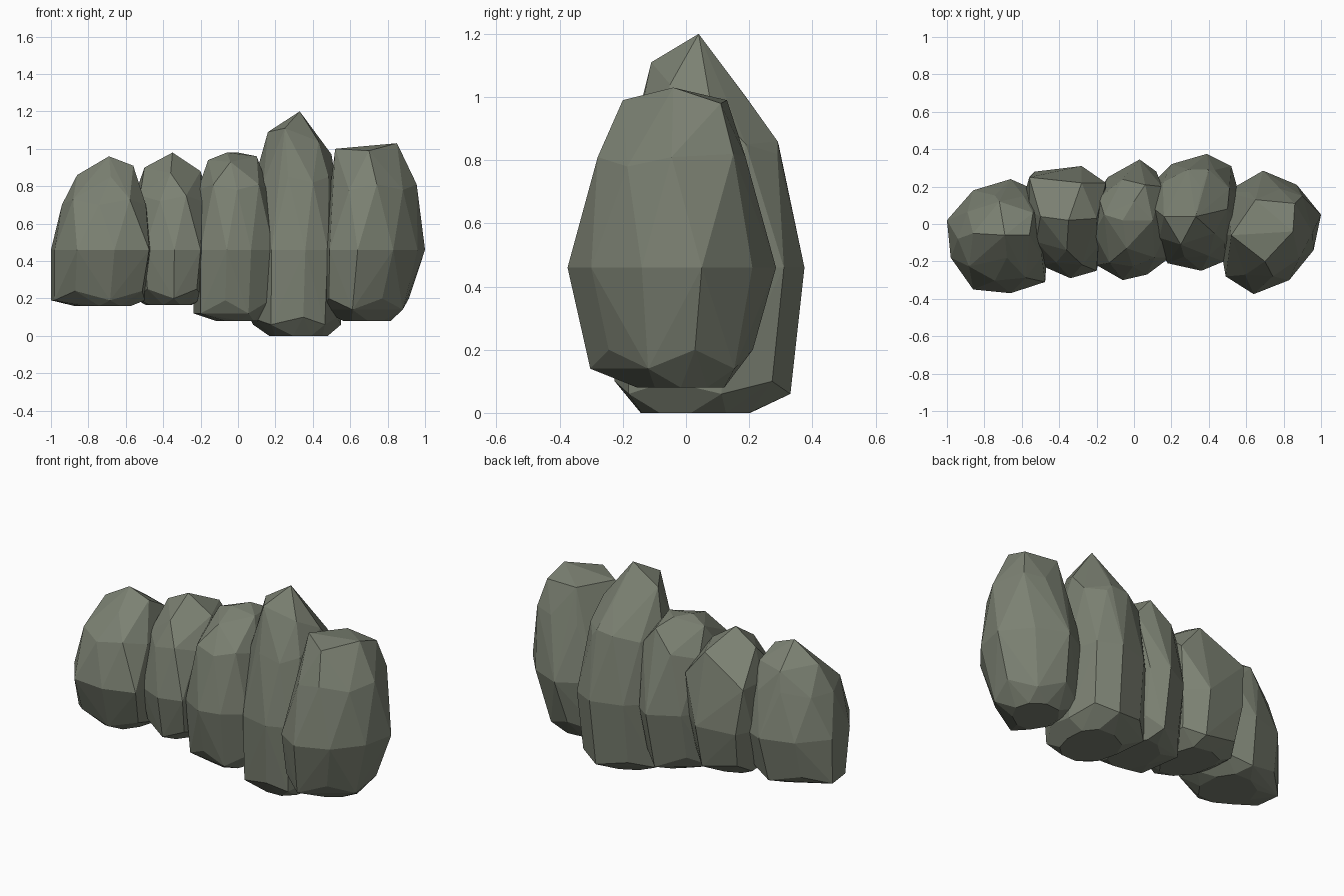
import bpy, bmesh
from mathutils import Vector

stone = bpy.data.materials.new("grey green stone")
stone.diffuse_color = (0.20, 0.22, 0.17, 1)


def boulder(name, outline, levels, peaks, waist=0.46):
    """Faceted boulder: waist outline, scaled rings (z, sx, sy, dx, dy, half-step, zigzag) and extra corner points."""
    pts = [Vector(p) for p in outline]
    n = len(pts)
    c = sum(pts, Vector((0, 0))) / n
    bm = bmesh.new()
    for p in pts:
        bm.verts.new((p.x, p.y, waist))
    for z, sx, sy, dx, dy, half, zig in levels:
        for i in range(n):
            p = (pts[i] + pts[(i + 1) % n]) / 2 if half else pts[i]
            bm.verts.new((c.x + dx + (p.x - c.x) * sx, c.y + dy + (p.y - c.y) * sy, z + zig * (i % 2)))
    for p in peaks:
        bm.verts.new(p)
    res = bmesh.ops.convex_hull(bm, input=bm.verts)
    junk = {g for g in res["geom_interior"] + res["geom_unused"] if isinstance(g, bmesh.types.BMVert)}
    bmesh.ops.delete(bm, geom=list(junk), context='VERTS')
    bmesh.ops.dissolve_limit(bm, angle_limit=0.03, verts=bm.verts, edges=bm.edges)
    bmesh.ops.recalc_face_normals(bm, faces=bm.faces)
    me = bpy.data.meshes.new(name)
    bm.to_mesh(me)
    bm.free()
    me.materials.append(stone)
    bpy.context.collection.objects.link(bpy.data.objects.new(name, me))


# Far left boulder, broad and low
boulder("left_boulder",
        [(-1, .02), (-.86, .18), (-.66, .24), (-.5, .17), (-.46, -.08), (-.475, -.31), (-.66, -.37), (-.86, -.35), (-.98, -.18)],
        [(.19, .93, .75, -.02, .02, False, .05), (.16, .58, .55, 0, .01, True, 0), (.70, .86, .8, .01, 0, True, .03)],
        [(-.69, -.06, .96), (-.86, -.05, .86), (-.56, -.06, .91), (-.72, .12, .84), (-.68, -.18, .85), (-.54, .06, .84)])

# Second boulder, narrow
boulder("mid_left_boulder",
        [(-.58, .18), (-.53, .28), (-.28, .31), (-.17, .21), (-.16, -.05), (-.2, -.25), (-.34, -.29), (-.5, -.22), (-.57, -.02)],
        [(.2, .88, .83, 0, 0, False, .05), (.165, .6, .6, 0, 0, True, 0), (.72, .93, .82, 0, 0, True, .03)],
        [(-.35, .02, .98), (-.5, .04, .90), (-.2, .03, .88), (-.28, .22, .88), (-.56, .25, .73), (-.15, .22, .72), (-.36, -.14, .87)])

# Middle boulder with a blunt top
boulder("middle_boulder",
        [(-.24, .1), (-.14, .25), (.03, .345), (.12, .28), (.19, .03), (.19, -.18), (.07, -.27), (-.06, -.30), (-.2, -.22)],
        [(.12, .95, .8, -.01, 0, False, .07), (.08, .58, .56, .01, 0, True, 0), (.78, .93, .8, -.01, 0, True, .03)],
        [(-.06, .02, .98), (0, .12, .98), (-.16, .05, .94), (.1, .02, .96), (.06, .21, .93), (.15, .2, .82), (-.04, -.13, .93)])

# Tall boulder with a sharp peak
boulder("tall_boulder",
        [(.08, .2), (.2, .32), (.39, .375), (.52, .31), (.57, .13), (.55, -.06), (.48, -.2), (.36, -.25), (.18, -.21), (.06, 0)],
        [(.06, .96, .89, -.01, -.01, False, .04), (0, .64, .6, 0, -.03, True, 0), (.82, .88, .81, -.01, 0, True, .03)],
        [(.33, .04, 1.2), (.25, -.11, 1.11), (.16, .04, 1.09), (.5, .08, .97), (.36, .19, 1.0), (.4, .29, .86), (.43, -.05, 1.04)])

# Far right boulder with a flat sloping crown
boulder("right_boulder",
        [(.49, .17), (.69, .285), (.87, .21), (1, .05), (.96, -.14), (.83, -.30), (.64, -.375), (.49, -.28), (.45, -.05)],
        [(.14, .84, .78, -.04, 0, False, .06), (.08, .5, .47, -.03, .03, True, 0), (.78, .87, .8, .01, 0, True, .03)],
        [(.85, -.04, 1.03), (.7, -.2, .99), (.52, -.06, 1.0), (.86, .11, .98), (.65, .13, .99), (.93, -.04, .82), (.9, .15, .82)])
